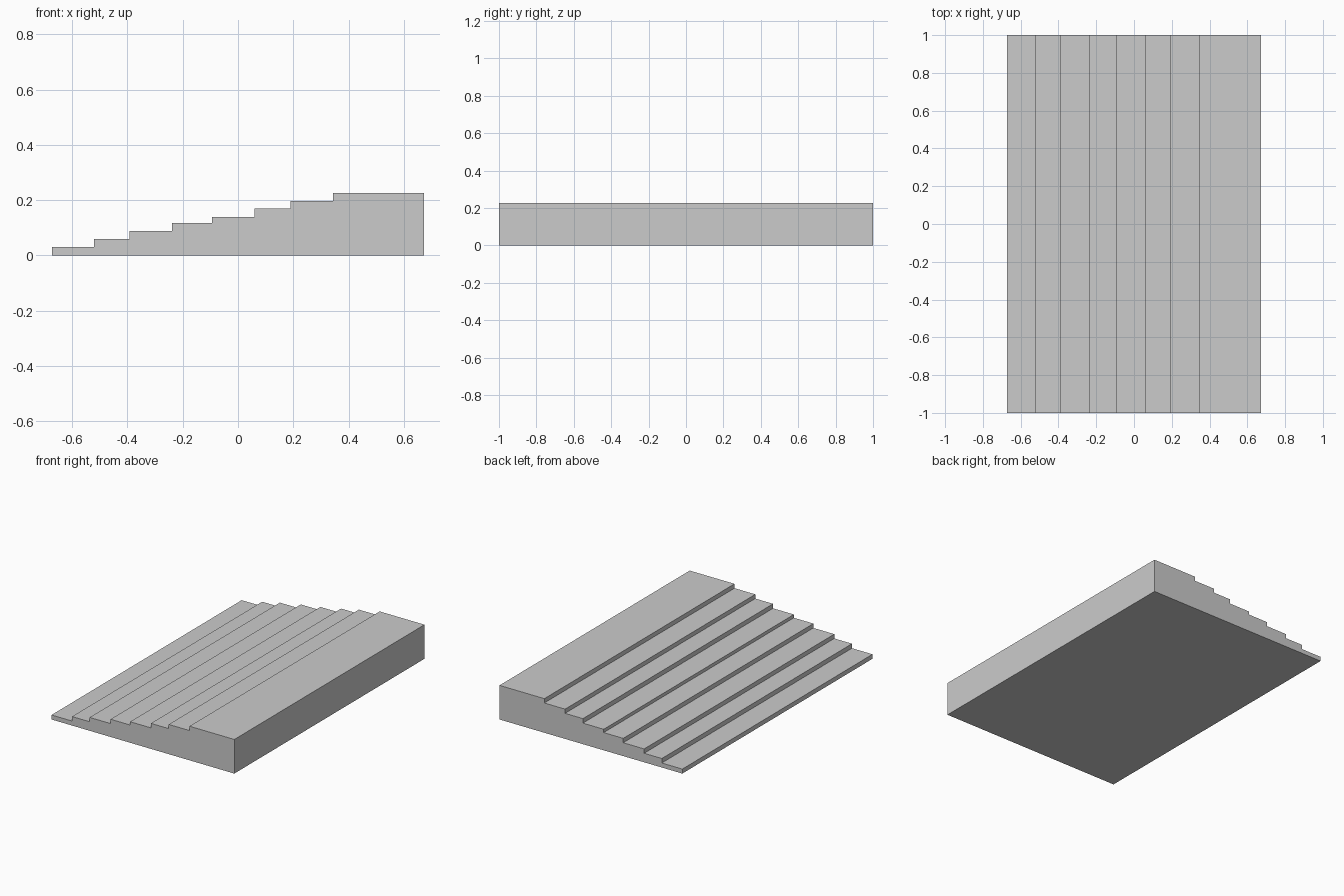
import bpy
import bmesh

default = bpy.data.objects.get("Cube")
if default:
    bpy.data.objects.remove(default, do_unlink=True)

# Plain grey stone
stone = bpy.data.materials.new("grey stone")
stone.use_nodes = True
grey = (0.6, 0.6, 0.6, 1.0)
stone.diffuse_color = grey
stone.node_tree.nodes["Principled BSDF"].inputs["Base Color"].default_value = grey

# Stepped side profile: riser positions and tread heights
HALF_LENGTH = 1.0
RISERS = [-0.673, -0.522, -0.392, -0.238, -0.094, 0.059, 0.19, 0.343]
TREADS = [0.03, 0.06, 0.089, 0.118, 0.14, 0.17, 0.198, 0.227]
END = 0.673

profile = [(RISERS[0], 0)]
for i, (x, z) in enumerate(zip(RISERS, TREADS)):
    next_x = RISERS[i + 1] if i + 1 < len(RISERS) else END
    profile += [(x, z), (next_x, z)]
profile.append((END, 0))

# Extrude the profile along the length of the steps
bm = bmesh.new()
side = bm.faces.new([bm.verts.new((x, -HALF_LENGTH, z)) for x, z in profile])
extruded = bmesh.ops.extrude_face_region(bm, geom=[side], use_keep_orig=True)
moved = [g for g in extruded["geom"] if isinstance(g, bmesh.types.BMVert)]
bmesh.ops.translate(bm, verts=moved, vec=(0, 2 * HALF_LENGTH, 0))
bmesh.ops.recalc_face_normals(bm, faces=bm.faces)

mesh = bpy.data.meshes.new("wide_steps")
bm.to_mesh(mesh)
bm.free()
mesh.materials.append(stone)
steps = bpy.data.objects.new("wide_steps", mesh)
bpy.context.collection.objects.link(steps)
